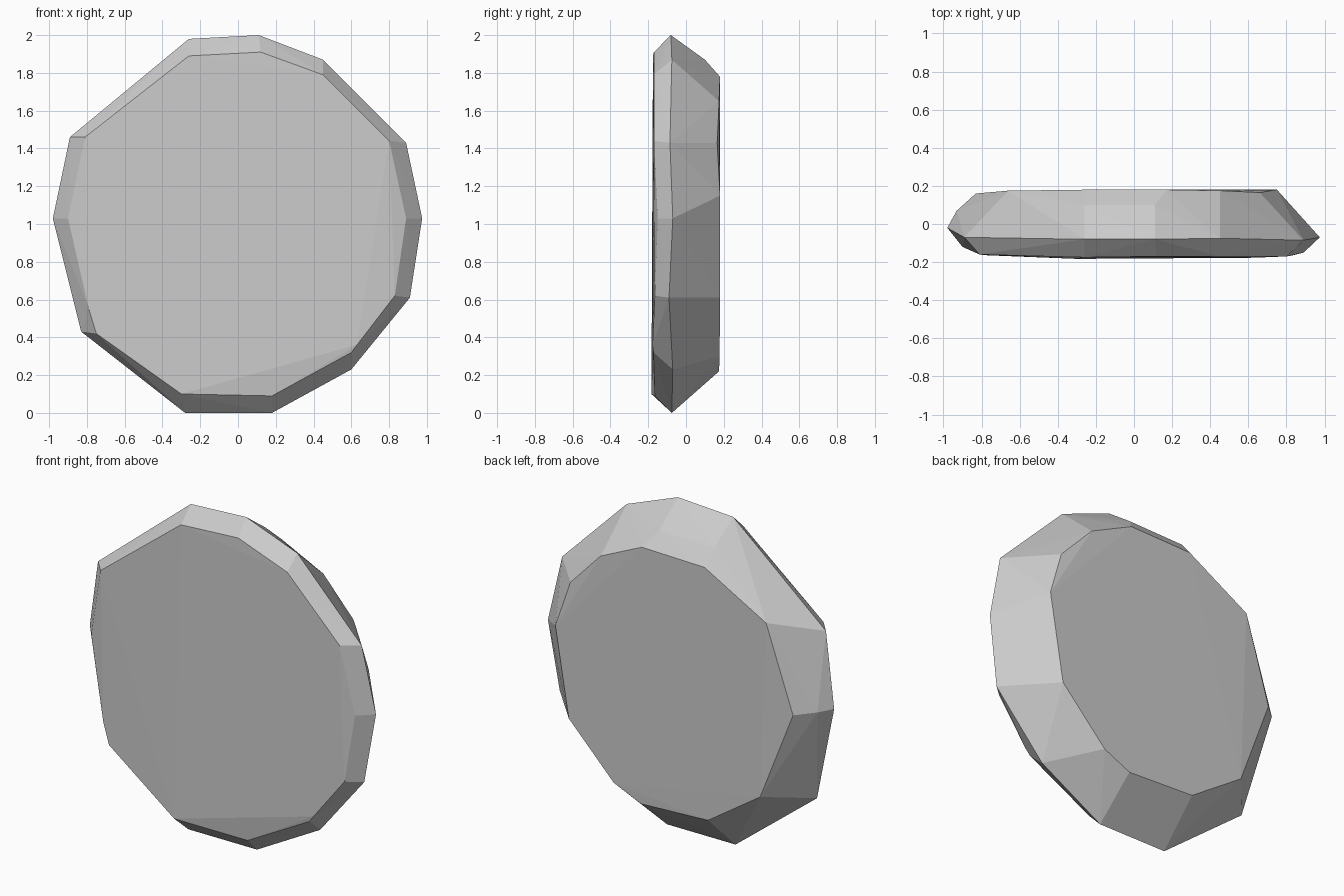
import bpy, bmesh

# Front face outline (x, z, y)
front = [(.12, 1.91, -.17), (.45, 1.79, -.17), (.80, 1.44, -.17), (.89, 1.03, -.15),
         (.83, .62, -.165), (.63, .36, -.177), (.60, .32, -.172), (.18, .09, -.165), (-.30, .10, -.183),
         (-.75, .42, -.165), (-.79, .55, -.163), (-.90, 1.03, -.12), (-.81, 1.46, -.16),
         (-.26, 1.89, -.175)]

# Widest outline (x, z, y)
rim = [(.11, 2.0, -.08), (.45, 1.87, -.075), (.89, 1.43, -.085), (.975, 1.03, -.07),
       (.91, .61, -.09), (.60, .23, -.07), (.18, 0, -.075), (-.28, 0, -.075),
       (-.83, .43, -.07), (-.98, 1.03, -.02), (-.89, 1.46, -.07), (-.26, 1.98, -.08)]

# Back face outline (x, z, y)
back = [(.17, 1.78, .18), (.45, 1.65, .175), (.66, 1.43, .165), (.75, 1.15, .18),
        (.66, .61, .18), (.36, .30, .178), (.18, .22, .175), (-.27, .24, .175),
        (-.62, .475, .175), (-.83, 1.02, .16), (-.66, 1.54, .175), (-.25, 1.77, .18)]

# Slight bulge between rim and back
bulge = [(.11, 1.87, .10), (-.26, 1.86, .10), (-.93, 1.03, .07)]

# Faceted disc body, wrapped around the outlines
bm = bmesh.new()
for x, z, y in front + rim + back + bulge:
    bm.verts.new((x, y, z))
bmesh.ops.convex_hull(bm, input=bm.verts[:])
bmesh.ops.delete(bm, geom=[v for v in bm.verts if not v.link_faces], context='VERTS')
bmesh.ops.recalc_face_normals(bm, faces=bm.faces[:])
mesh = bpy.data.meshes.new("faceted_disc")
bm.to_mesh(mesh)
bm.free()
disc = bpy.data.objects.new("faceted_disc", mesh)
bpy.context.collection.objects.link(disc)
